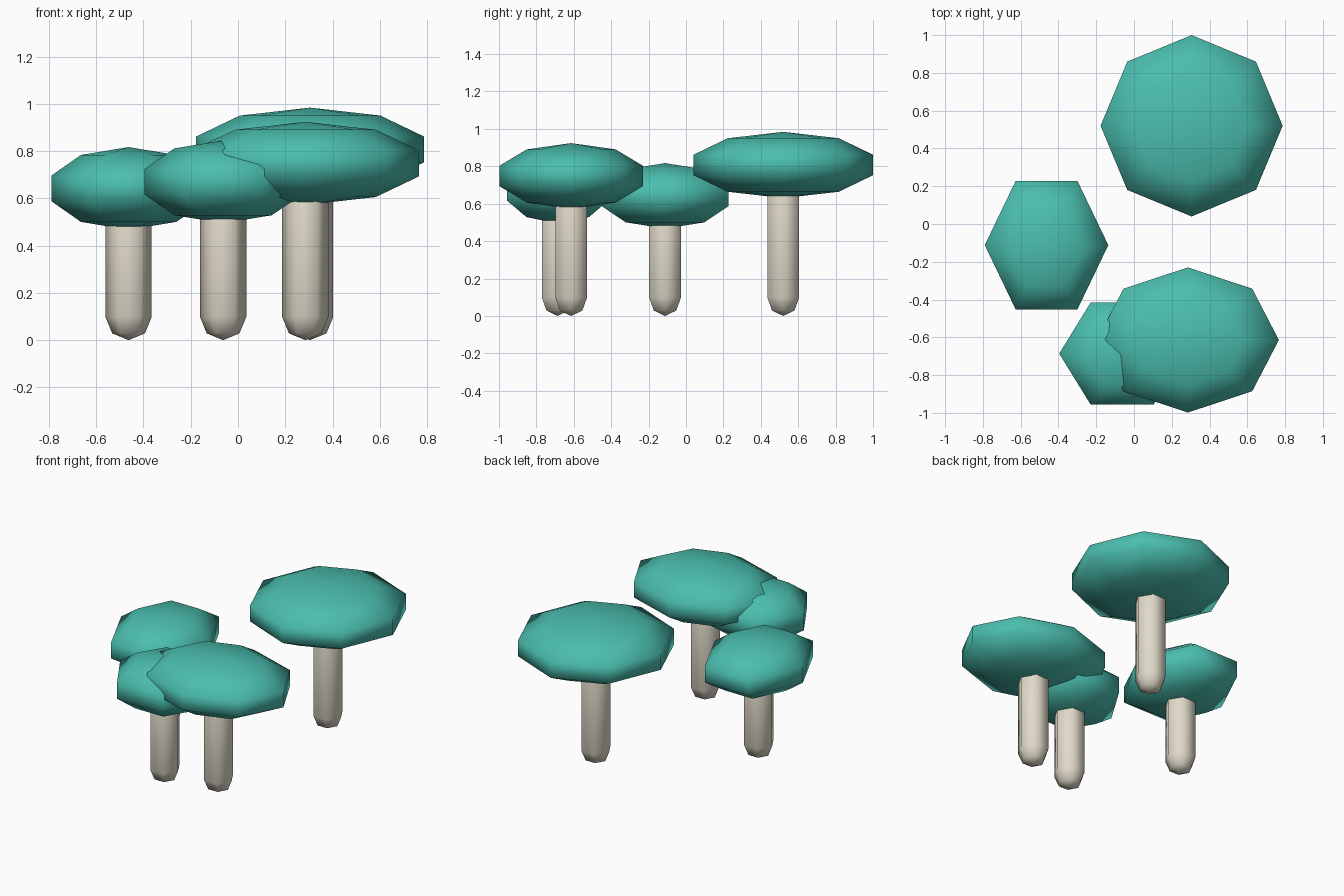
import bpy, bmesh, math

if "Cube" in bpy.data.objects:
    bpy.data.objects.remove(bpy.data.objects["Cube"])


def material(name, rgb):
    m = bpy.data.materials.new(name)
    m.diffuse_color = (*rgb, 1)
    m.use_nodes = True
    m.node_tree.nodes["Principled BSDF"].inputs["Base Color"].default_value = m.diffuse_color
    return m


TEAL = material("teal cap", (0.069, 0.515, 0.425))
CREAM = material("cream stem", (0.75, 0.70, 0.59))


def lathe(name, profile, sides, loc, rx, ry, mat):
    """Spin (radius, z) rings, closed by the first and last points as poles."""
    bm = bmesh.new()
    rings = []
    for r, z in profile[1:-1]:
        rings.append([bm.verts.new((rx * r * math.cos(2 * math.pi * i / sides),
                                    ry * r * math.sin(2 * math.pi * i / sides), z))
                      for i in range(sides)])
    low = bm.verts.new((0, 0, profile[0][1]))
    high = bm.verts.new((0, 0, profile[-1][1]))
    for i in range(sides):
        j = (i + 1) % sides
        bm.faces.new((low, rings[0][j], rings[0][i]))
        bm.faces.new((high, rings[-1][i], rings[-1][j]))
        for a, b in zip(rings, rings[1:]):
            bm.faces.new((a[i], a[j], b[j], b[i]))
    for f in bm.faces:
        f.smooth = True
    me = bpy.data.meshes.new(name)
    bm.to_mesh(me)
    bm.free()
    me.materials.append(mat)
    ob = bpy.data.objects.new(name, me)
    ob.location = loc
    bpy.context.collection.objects.link(ob)


def mushroom(tag, x, y, cap_z, cap_h, rx, ry, sides):
    # squashed five-band sphere cap
    cap = [(math.sin(math.pi * k / 5) / math.sin(math.pi * 0.4),
            -cap_h * math.cos(math.pi * k / 5)) for k in range(6)]
    lathe(tag + "_cap", cap, sides, (x, y, cap_z), rx, ry, TEAL)
    # six-sided capsule stem ending inside the cap
    R, s = 0.098, math.sqrt(0.5)
    top = cap_z + 0.04
    stem = [(0, 0), (s, R * (1 - s)), (1, R),
            (1, top - R), (s, top - R * (1 - s)), (0, top)]
    lathe(tag + "_stem", stem, 6, (x, y, 0), R, R, CREAM)


mushroom("back", 0.305, 0.52, 0.807, 0.177, 0.482, 0.48, 8)
mushroom("front", 0.285, -0.614, 0.748, 0.176, 0.482, 0.384, 8)
mushroom("left", -0.463, -0.112, 0.642, 0.175, 0.327, 0.393, 6)
mushroom("middle", -0.063, -0.686, 0.67, 0.175, 0.333, 0.312, 6)
